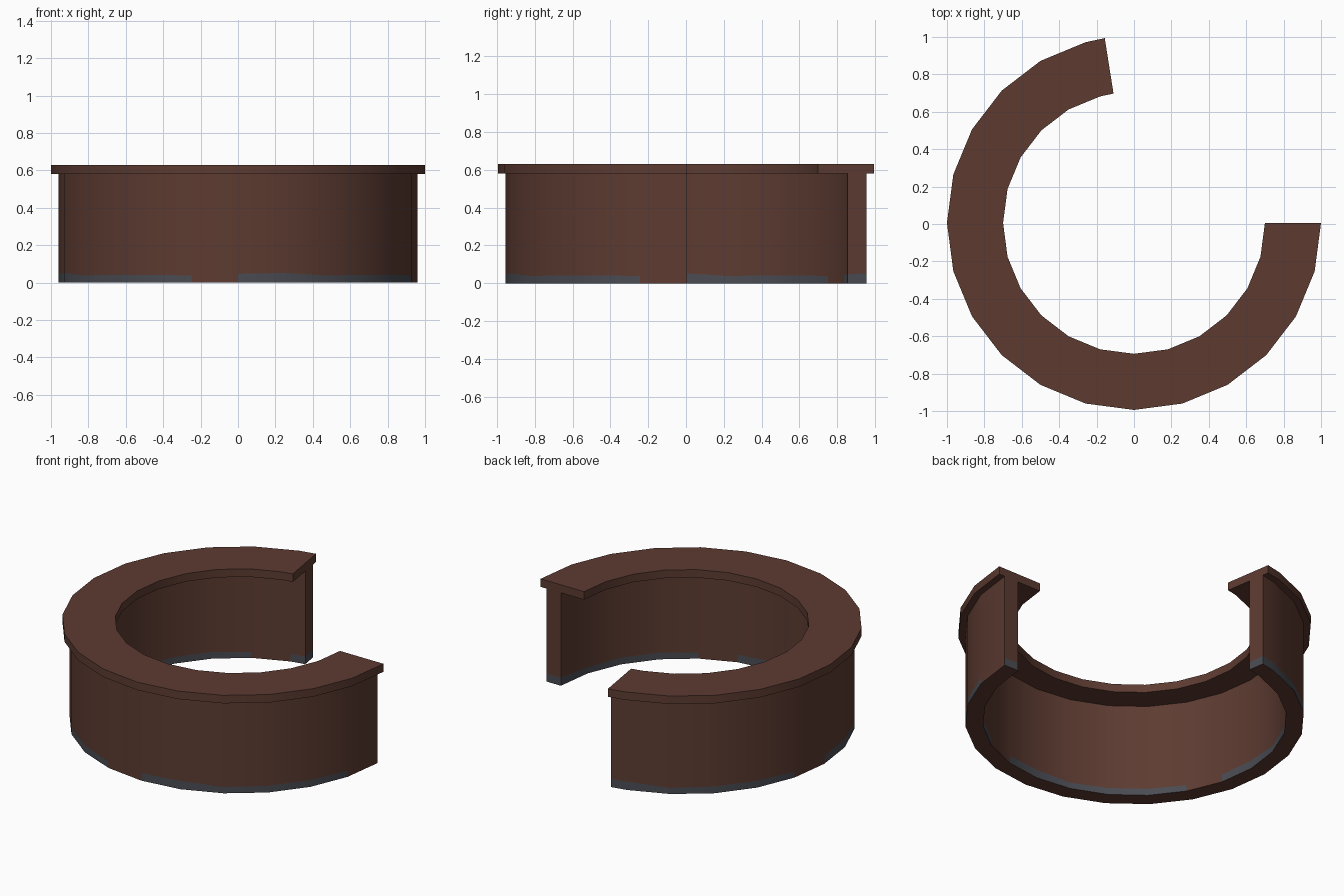
import bpy, bmesh, math

if "Cube" in bpy.data.objects:
    bpy.data.objects.remove(bpy.data.objects["Cube"])

CY = 0.006                                   # arc centre, so that the bounds are centred
ANGLES = [99] + list(range(105, 361, 15))    # open ring, 15 degree facets


def material(name, rgb):
    m = bpy.data.materials.new(name)
    m.diffuse_color = (*rgb, 1)
    m.use_nodes = True
    m.node_tree.nodes["Principled BSDF"].inputs["Base Color"].default_value = m.diffuse_color
    return m


BROWN = material("dark brown", (0.109, 0.044, 0.031))
GREY = material("slate grey", (0.068, 0.072, 0.086))


def point(bm, r, a, z):
    t = math.radians(a)
    return bm.verts.new((r * math.cos(t), CY + r * math.sin(t), z))


def finish(bm, name):
    bmesh.ops.recalc_face_normals(bm, faces=bm.faces)
    me = bpy.data.meshes.new(name)
    bm.to_mesh(me)
    bm.free()
    ob = bpy.data.objects.new(name, me)
    bpy.context.collection.objects.link(ob)
    me.materials.append(BROWN)
    me.materials.append(GREY)
    bpy.ops.object.select_all(action='DESELECT')
    ob.select_set(True)
    bpy.context.view_layer.objects.active = ob
    bpy.ops.object.shade_smooth_by_angle(angle=math.radians(30))
    return ob


# Top flange: rectangular section swept round the arc
bm = bmesh.new()
rings = [[point(bm, r, a, z) for r, z in ((1, 0.58), (1, 0.63), (0.7, 0.63), (0.7, 0.58))]
         for a in ANGLES]
for p, q in zip(rings, rings[1:]):
    for i in range(4):
        j = (i + 1) % 4
        bm.faces.new((p[i], p[j], q[j], q[i]))
bm.faces.new(rings[0])
bm.faces.new(rings[-1])
finish(bm, "top_flange")

# Wall with an uneven grey band along the foot, repeating every quarter turn
BAND = [0.038, 0.047, 0.052, 0.038, 0.042, 0.042]


def k_out(a):
    return round((a + 105) / 15) % 6


def k_in(a):
    return round((-60 - a) / 15) % 6


bm = bmesh.new()
rings = []
for a in ANGLES:
    rings.append([point(bm, 0.96, a, 0), point(bm, 0.96, a, BAND[k_out(a)]), point(bm, 0.96, a, 0.58),
                  point(bm, 0.86, a, 0.58), point(bm, 0.86, a, BAND[k_in(a)]), point(bm, 0.86, a, 0)])
for n, (p, q) in enumerate(zip(rings, rings[1:])):
    for i in (0, 1, 3, 4, 5):                # top is covered by the flange
        j = (i + 1) % 6
        f = bm.faces.new((p[i], p[j], q[j], q[i]))
        if i == 0 and k_out(ANGLES[n]) != 0:
            f.material_index = 1
        if i == 4 and k_in(ANGLES[n + 1]) != 0:
            f.material_index = 1
# End caps, split at the band
for r in (rings[0], rings[-1]):
    bm.faces.new((r[0], r[1], r[4], r[5])).material_index = 1
    bm.faces.new((r[1], r[2], r[3], r[4]))
finish(bm, "ring_wall")
